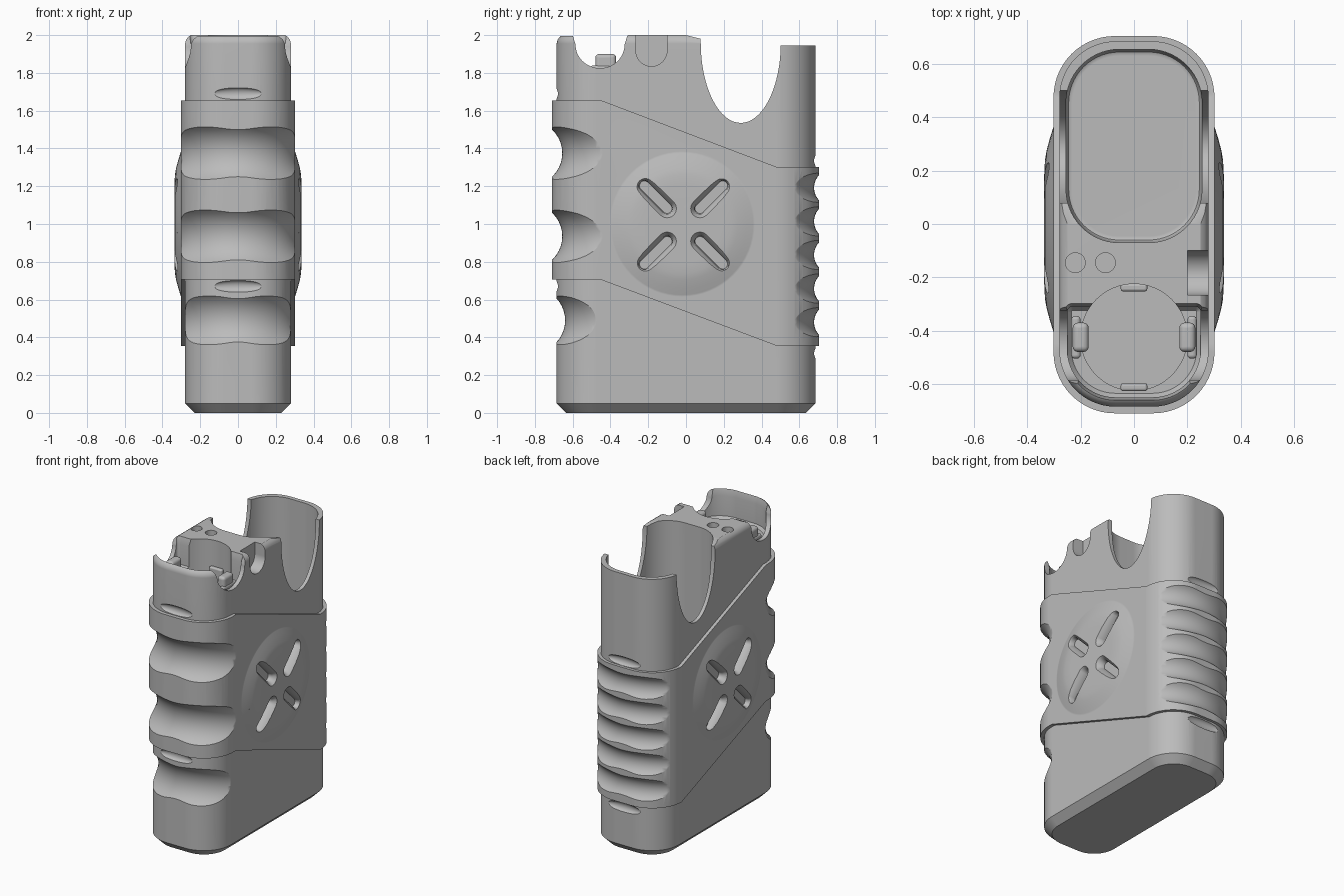
import bpy, bmesh
from math import sin, cos, pi, radians
from mathutils import Vector, Matrix

old = bpy.data.objects.get("Cube")
if old:
    bpy.data.objects.remove(old, do_unlink=True)

grey = bpy.data.materials.new("matte grey")
grey.use_nodes = True
grey.diffuse_color = (0.5, 0.5, 0.5, 1)
grey.node_tree.nodes["Principled BSDF"].inputs["Base Color"].default_value = grey.diffuse_color


def loft(name, rings, closed=False):
    """Skin a list of equal-length point rings into a solid."""
    bm = bmesh.new()
    rows = [[bm.verts.new(p) for p in ring] for ring in rings]
    n = len(rows[0])
    pairs = list(zip(rows, rows[1:]))
    for a, b in pairs:
        for i in range(n):
            j = (i + 1) % n
            bm.faces.new((a[i], a[j], b[j], b[i]))
    bm.faces.new(rows[0])
    bm.faces.new(rows[-1])
    bmesh.ops.recalc_face_normals(bm, faces=bm.faces)
    mesh = bpy.data.meshes.new(name)
    bm.to_mesh(mesh)
    bm.free()
    mesh.materials.append(grey)
    ob = bpy.data.objects.new(name, mesh)
    bpy.context.collection.objects.link(ob)
    return ob


def boolean(target, cutter, operation="DIFFERENCE"):
    mod = target.modifiers.new("cut", "BOOLEAN")
    mod.operation, mod.object, mod.solver = operation, cutter, "EXACT"
    bpy.context.view_layer.objects.active = target
    bpy.ops.object.modifier_apply(modifier=mod.name)
    bpy.data.objects.remove(cutter, do_unlink=True)


def footprint(z, hx, y0, y1, r0, r1, inset=0, seg=14):
    """Rounded rectangle in plan, front radius r0 and back radius r1."""
    pts = []
    for sx, y, sy, r, start in ((1, y0, 1, r0, -90), (1, y1, -1, r1, 0),
                                (-1, y1, -1, r1, 90), (-1, y0, 1, r0, 180)):
        for i in range(seg + 1):
            a = radians(start + 90 * i / seg)
            q = r - inset
            pts.append(Vector((sx * (hx - r) + q * cos(a), y + sy * r + q * sin(a), z)))
    return pts


def prism_x(name, profile, x0, x1):
    return loft(name, [[(x, y, z) for y, z in profile] for x in (x0, x1)])


def cylinder(name, x, y, r, z0, z1, n=48):
    return loft(name, [[(x + r * cos(2 * pi * i / n), y + r * sin(2 * pi * i / n), z)
                        for i in range(n)] for z in (z0, z1)])


def ring_groove(z, cy, inner, tube, front):
    """Half-ring cutter that wraps round one end of the grip."""
    rings = []
    for k in range(49):
        a = pi * k / 48
        d = Vector((cos(a), -front * sin(a), 0))
        rings.append([Vector((0, cy, z)) + d * (inner + tube + tube * cos(2 * pi * i / 40))
                      + Vector((0, 0, tube * sin(2 * pi * i / 40))) for i in range(40)])
    return loft("groove_cutter", rings)


def ellipsoid(center, size):
    rings = []
    for k in range(1, 16):
        a = pi * k / 16
        rings.append([Vector(center) + Vector((-cos(a) * size[0],
                      sin(a) * cos(2 * pi * i / 24) * size[1],
                      sin(a) * sin(2 * pi * i / 24) * size[2])) for i in range(24)])
    return loft("notch_cutter", rings)


def scoop(cy, half, top, depth, flare=0):
    """U-shaped side profile, open at the top."""
    pts = [(cy - half - flare, 2.1), (cy - half - flare, 2.0)]
    pts += [(cy - half * cos(pi * i / 32), top - depth * sin(pi * i / 32)) for i in range(33)]
    return pts + [(cy + half + flare, 2.0), (cy + half + flare, 2.1)]


# Main shell: chamfered foot and softened top rim
core = (0.28, -0.685, 0.685, 0.21, 0.21)
body = loft("body", [footprint(z, *core, inset=i) for z, i in (
    (0, 0.05), (0.05, 0), (1.955, 0), (1.975, 0.005), (1.99, 0.015), (2.0, 0.03))])

# Grip sleeve with slanted upper and lower edges
sleeve = loft("sleeve", [footprint(z, 0.302, -0.71, 0.705, 0.23, 0.23) for z in (0.2, 1.8)])
band = [(-1, 1.655), (-0.45, 1.655), (0.48, 1.302), (1, 1.302),
        (1, 0.355), (0.48, 0.355), (-0.45, 0.705), (-1, 0.705)]
boolean(sleeve, prism_x("band", band, -1, 1), "INTERSECT")
boolean(body, sleeve, "UNION")

# Raised round pads with four diagonal slots on each side
pad = ((0.2, 0.4), (0.298, 0.4), (0.305, 0.375), (0.316, 0.34), (0.328, 0.295), (0.334, 0.26), (0.337, 0.2))
for s in (1, -1):
    boolean(body, loft("pad", [[(s * x, -0.02 + r * cos(2 * pi * i / 64), 1 + r * sin(2 * pi * i / 64))
                                for i in range(64)] for x, r in pad]), "UNION")
for s in (1, -1):
    for sy in (1, -1):
        for sz in (1, -1):
            turn = Matrix.Rotation(pi / 4 * sy * sz, 2)
            rings = []
            for x, r in ((0.285, 0.026), (0.312, 0.03), (0.338, 0.05), (0.4, 0.055)):
                ring = []
                for i in range(26):
                    a = -pi / 2 + pi * (i % 13) / 12 + (pi if i > 12 else 0)
                    p = turn @ Vector(((-0.085 if i > 12 else 0.085) + r * cos(a), r * sin(a)))
                    ring.append((s * x, -0.013 + sy * 0.147 + p.x, 0.995 + sz * 0.147 + p.y))
                rings.append(ring)
            boolean(body, loft("slot_cutter", rings))

# Finger grooves at the front, fine ribs at the back
for z, shift in ((1.375, 0), (0.935, 0), (0.49, 0.015)):
    boolean(body, ring_groove(z, -0.335 + shift, 0.32, 0.17, 1))
for k in range(5):
    boolean(body, ring_groove(0.48 + 0.178 * k, 0.25, 0.428, 0.097, -1))

# Small thumbnail notches beside the sleeve edges
for y, z in ((-0.69, 1.69), (-0.69, 0.67), (0.69, 1.335), (0.69, 0.315)):
    boolean(body, ellipsoid((0, y, z), (0.14, 0.025, 0.032)))

# Side cut-outs along the top edge
boolean(body, prism_x("front_scoop", scoop(-0.455, 0.13, 1.95, 0.125, 0.015), -1, 1))
boolean(body, prism_x("rear_scoop", scoop(0.29, 0.212, 1.96, 0.425), -1, 1))
boolean(body, prism_x("rear_trim", [(0.4, 1.945), (1, 1.945), (1, 2.1), (0.4, 2.1)], -1, 1))
boolean(body, prism_x("deck_slope", [(0, 2.0), (0.2, 1.95), (0.2, 2.1), (0, 2.1)], -1, 1))
boolean(body, prism_x("side_notch", scoop(-0.183, 0.083, 1.92, 0.085), 0.2, 1))

# Rear pocket with rounded floor edge
rear = (0.255, -0.07, 0.655, 0.2, 0.2)
boolean(body, loft("rear_pocket", [footprint(z, *rear, inset=i) for z, i in (
    (0.2, 0.025), (0.207, 0.01), (0.225, 0), (2.2, 0))]))

# Front pocket, round well and two deck holes
boolean(body, loft("front_pocket", [footprint(z, 0.25, -0.65, -0.31, 0.18, 0.02, inset=i)
                                    for z, i in ((1.79, 0.015), (1.81, 0), (1.95, 0), (2.0, -0.012), (2.2, -0.012))]))
boolean(body, cylinder("well", 0, -0.425, 0.2, 0.2, 2.2, 64))
for x in (-0.22, -0.107):
    boolean(body, cylinder("deck_hole", x, -0.145, 0.037, 1.9, 2.2, 32))


# Clips and tabs around the round well
def block(name, center, size, bevel):
    x, y, z = (v / 2 for v in size)
    ob = loft(name, [[(a * x, b * y, h) for a, b in ((-1, -1), (1, -1), (1, 1), (-1, 1))] for h in (-z, z)])
    ob.location = center
    mod = ob.modifiers.new("round", "BEVEL")
    mod.width, mod.segments = bevel, 4
    return ob


parts = [body]
for s, side in ((1, "left"), (-1, "right")):
    parts.append(block(side + "_clip", (s * 0.2, -0.425, 1.77), (0.06, 0.11, 0.26), 0.02))
    parts.append(block(side + "_clip_frame", (s * 0.218, -0.425, 1.74), (0.035, 0.16, 0.2), 0.014))
for y, end in ((-0.238, "rear"), (-0.612, "front")):
    parts.append(block(end + "_tab", (0, y, 1.76), (0.1, 0.03, 0.12), 0.01))

# Smooth shading with crisp edges
bpy.ops.object.select_all(action="DESELECT")
for ob in parts:
    ob.select_set(True)
bpy.context.view_layer.objects.active = body
bpy.ops.object.shade_smooth_by_angle(angle=radians(30))
for ob in parts:
    ob.modifiers.new("clean normals", "WEIGHTED_NORMAL").keep_sharp = True
